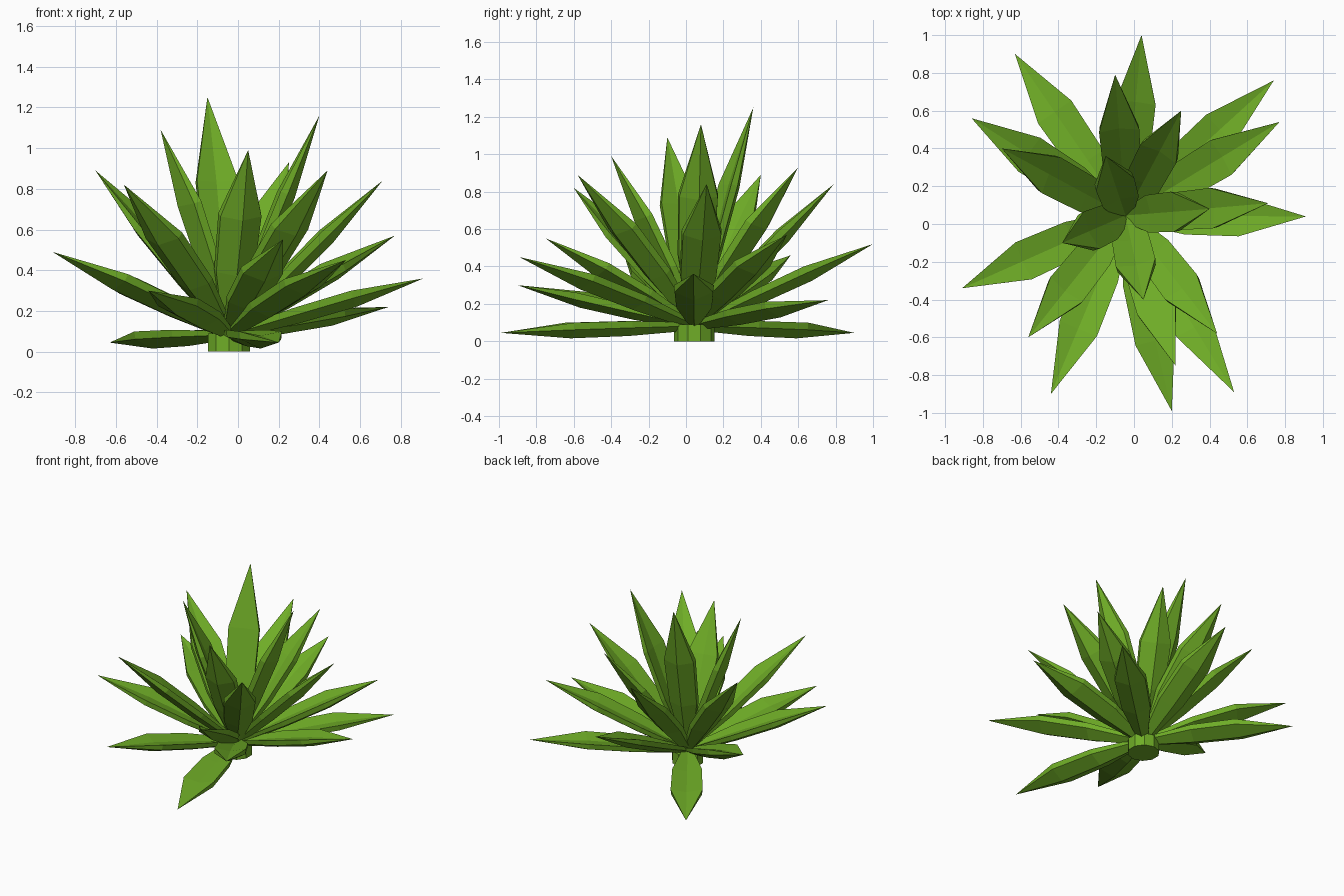
import bpy
from mathutils import Vector

if "Cube" in bpy.data.objects:
    bpy.data.objects.remove(bpy.data.objects["Cube"])

green = bpy.data.materials.new("leaf green")
green.diffuse_color = (0.16, 0.42, 0.02, 1)
green.use_nodes = True
green.node_tree.nodes["Principled BSDF"].inputs["Base Color"].default_value = green.diffuse_color

ROOT = Vector((-0.045, 0.045, 0.08))

# Leaf tips, lowest tier first
TIPS = [
    (-0.63, 0.90, 0.045), (0.20, -0.99, 0.045), (0.74, 0.76, 0.22),
    (-0.44, -0.90, 0.30), (0.91, 0.04, 0.36), (0.53, -0.89, 0.45),
    (-0.86, 0.56, 0.46), (-0.91, -0.34, 0.49), (0.04, 1.00, 0.52),
    (0.22, -0.75, 0.55), (0.77, 0.54, 0.57), (-0.56, -0.60, 0.82),
    (-0.10, 0.79, 0.84), (0.71, 0.11, 0.84), (0.44, -0.58, 0.89),
    (-0.70, 0.40, 0.89), (0.25, 0.60, 0.93), (0.05, -0.40, 0.99),
    (-0.38, -0.10, 1.09), (0.40, 0.08, 1.16), (-0.15, 0.36, 1.25),
]

# Fraction along the leaf, half width, thickness scale
STATIONS = [(0.0, 0.028, 0.5), (0.34, 0.099, 0.95), (0.64, 0.107, 1.0)]


def make_object(name, verts, faces):
    mesh = bpy.data.meshes.new(name)
    mesh.from_pydata(verts, [], faces)
    mesh.materials.append(green)
    obj = bpy.data.objects.new(name, mesh)
    bpy.context.collection.objects.link(obj)
    return obj


def make_leaf(name, tip):
    tip = Vector(tip)
    axis = tip - ROOT
    side = axis.cross(Vector((0, 0, 1))).normalized()
    up = side.cross(axis).normalized()
    verts, n = [], 6
    # Shallow trough on top, thick rims, keel underneath
    for s, w, t in STATIONS:
        section = [(w, 0.042 * t), (0, 0.022 * t), (-w, 0.042 * t),
                   (-w * 0.96, 0.004 * t), (0, -0.042 * t), (w * 0.96, 0.004 * t)]
        verts += [ROOT + axis * s + side * a + up * b for a, b in section]
    verts.append(tip)
    faces = [tuple(range(n))]
    for r in range(len(STATIONS) - 1):
        for i in range(n):
            j = (i + 1) % n
            faces.append((r * n + j, r * n + i, r * n + n + i, r * n + n + j))
    last = (len(STATIONS) - 1) * n
    faces += [(last + (i + 1) % n, last + i, len(verts) - 1) for i in range(n)]
    return make_object(name, verts, faces)


for k, tip in enumerate(TIPS):
    make_leaf(f"leaf_{k + 1:02d}", tip)

# Short stem under the rosette
bpy.ops.mesh.primitive_cylinder_add(vertices=10, radius=0.108, depth=0.09,
                                    location=(ROOT.x, ROOT.y, 0.045))
stem = bpy.context.object
stem.name = "stem"
stem.data.materials.append(green)
